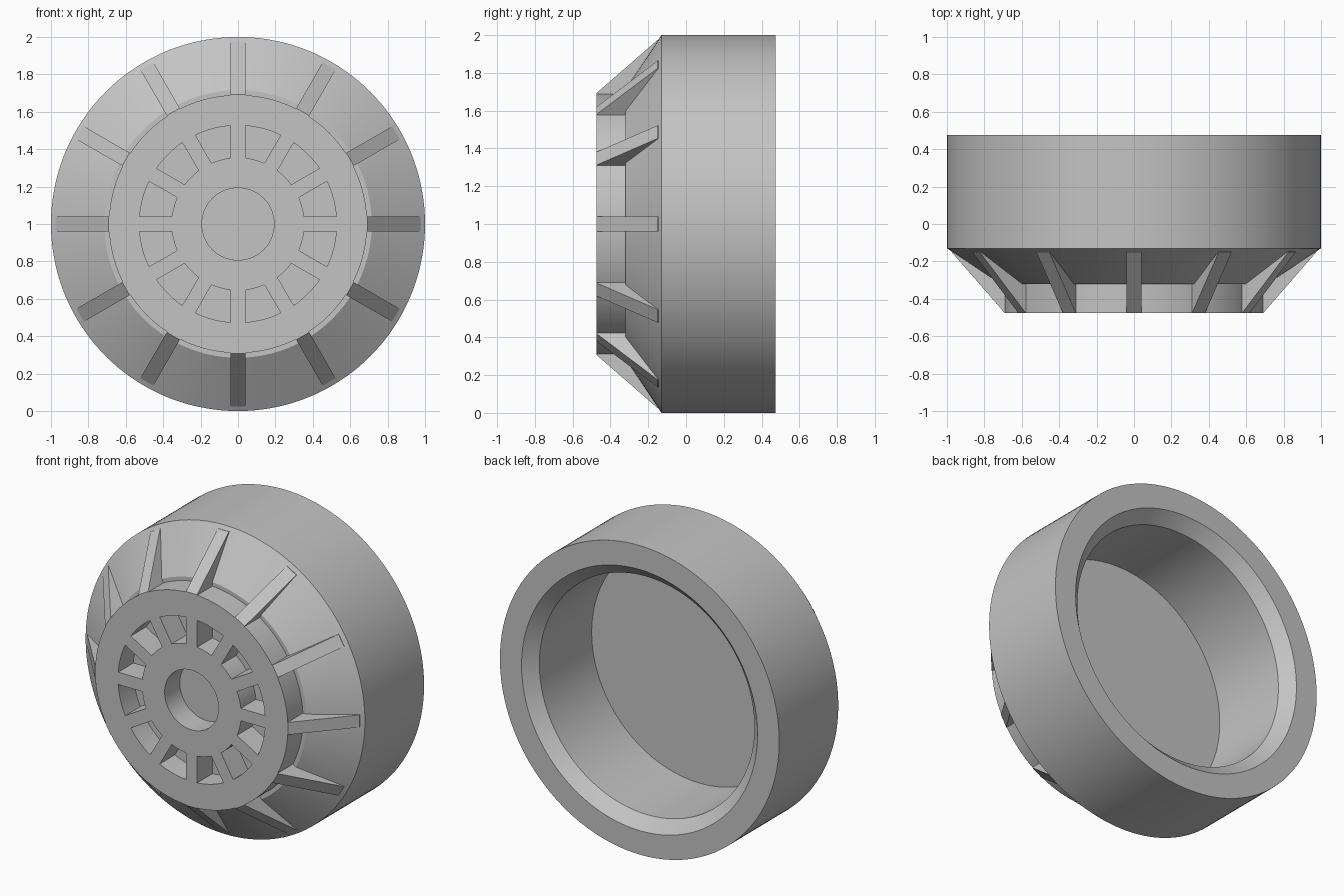
import bpy, bmesh
from math import sin, cos, asin, pi, tau, radians

if "Cube" in bpy.data.objects:
    bpy.data.objects.remove(bpy.data.objects["Cube"])

FRONT, FLOOR = -0.475, -0.32
COUNT, HALF_WIDTH = 12, 0.04

grey = bpy.data.materials.new("plain_grey")
grey.use_nodes = True
grey.diffuse_color = (0.55, 0.55, 0.55, 1)
grey.node_tree.nodes["Principled BSDF"].inputs["Base Color"].default_value = grey.diffuse_color


def polar(r, angle, y, side=0.0):
    """Point around the wheel axis, which runs along y at height 1."""
    return (r * cos(angle) - side * sin(angle), y, 1 + r * sin(angle) + side * cos(angle))


def finish(name, bm):
    bmesh.ops.recalc_face_normals(bm, faces=bm.faces)
    mesh = bpy.data.meshes.new(name)
    bm.to_mesh(mesh)
    bm.free()
    mesh.materials.append(grey)
    obj = bpy.data.objects.new(name, mesh)
    bpy.context.collection.objects.link(obj)
    return obj


def lathe(bm, profile, steps=144):
    verts = [bm.verts.new(polar(r, 0, y)) for r, y in profile]
    edges = [bm.edges.new(pair) for pair in zip(verts, verts[1:])]
    bmesh.ops.spin(bm, geom=verts + edges, cent=(0, 0, 1), axis=(0, 1, 0),
                   angle=tau, steps=steps, use_merge=True)
    bmesh.ops.remove_doubles(bm, verts=bm.verts, dist=0.0001)


def prism(bm, near, far):
    """Solid between two matching outlines."""
    a = [bm.verts.new(p) for p in near]
    b = [bm.verts.new(p) for p in far]
    bm.faces.new(a)
    bm.faces.new(b)
    for i in range(len(a)):
        j = (i + 1) % len(a)
        bm.faces.new((a[i], a[j], b[j], b[i]))


def select_only(obj):
    bpy.ops.object.select_all(action="DESELECT")
    obj.select_set(True)
    bpy.context.view_layer.objects.active = obj


# Cup-shaped body with raised front hub and open, chamfered back
bm = bmesh.new()
lathe(bm, [(0, FRONT), (0.69, FRONT), (0.69, FLOOR), (0.715, FLOOR), (1, -0.13),
           (1, 0.475), (0.845, 0.475), (0.77, 0.4), (0.77, -0.135), (0, -0.135)])
body = finish("wheel_body", bm)

# Cutter: centre bore and windows between parallel-sided spokes
bm = bmesh.new()
lathe(bm, [(0, -0.6), (0.193, -0.6), (0.193, FLOOR), (0, FLOOR)], 72)
for k in range(COUNT):
    start = k * tau / COUNT
    outline = []
    for r, order in ((0.355, 1), (0.527, -1)):
        inset = asin(HALF_WIDTH / r)
        span = tau / COUNT - 2 * inset
        arc = [(r, start + inset + span * i / 8) for i in range(9)]
        outline += arc[::order]
    prism(bm, [polar(r, a, -0.6) for r, a in outline],
          [polar(r, a, FLOOR) for r, a in outline])
cutter = finish("window_cutter", bm)
cutter.hide_render = True

cut = body.modifiers.new("windows", "BOOLEAN")
cut.operation = "DIFFERENCE"
cut.solver = "EXACT"
cut.object = cutter
select_only(body)
bpy.ops.object.modifier_apply(modifier=cut.name)
bpy.data.objects.remove(cutter)
select_only(body)
bpy.ops.object.shade_smooth_by_angle(angle=radians(25))

# Sloping ribs from the hub edge down to the outer rim
bm = bmesh.new()
rib = [(0.687, FRONT), (0.692, FRONT), (0.975, -0.15), (0.975, -0.11), (0.687, -0.25)]
for k in range(COUNT):
    angle = k * tau / COUNT
    prism(bm, [polar(r, angle, y, -HALF_WIDTH) for r, y in rib],
          [polar(r, angle, y, HALF_WIDTH) for r, y in rib])
finish("front_ribs", bm)
